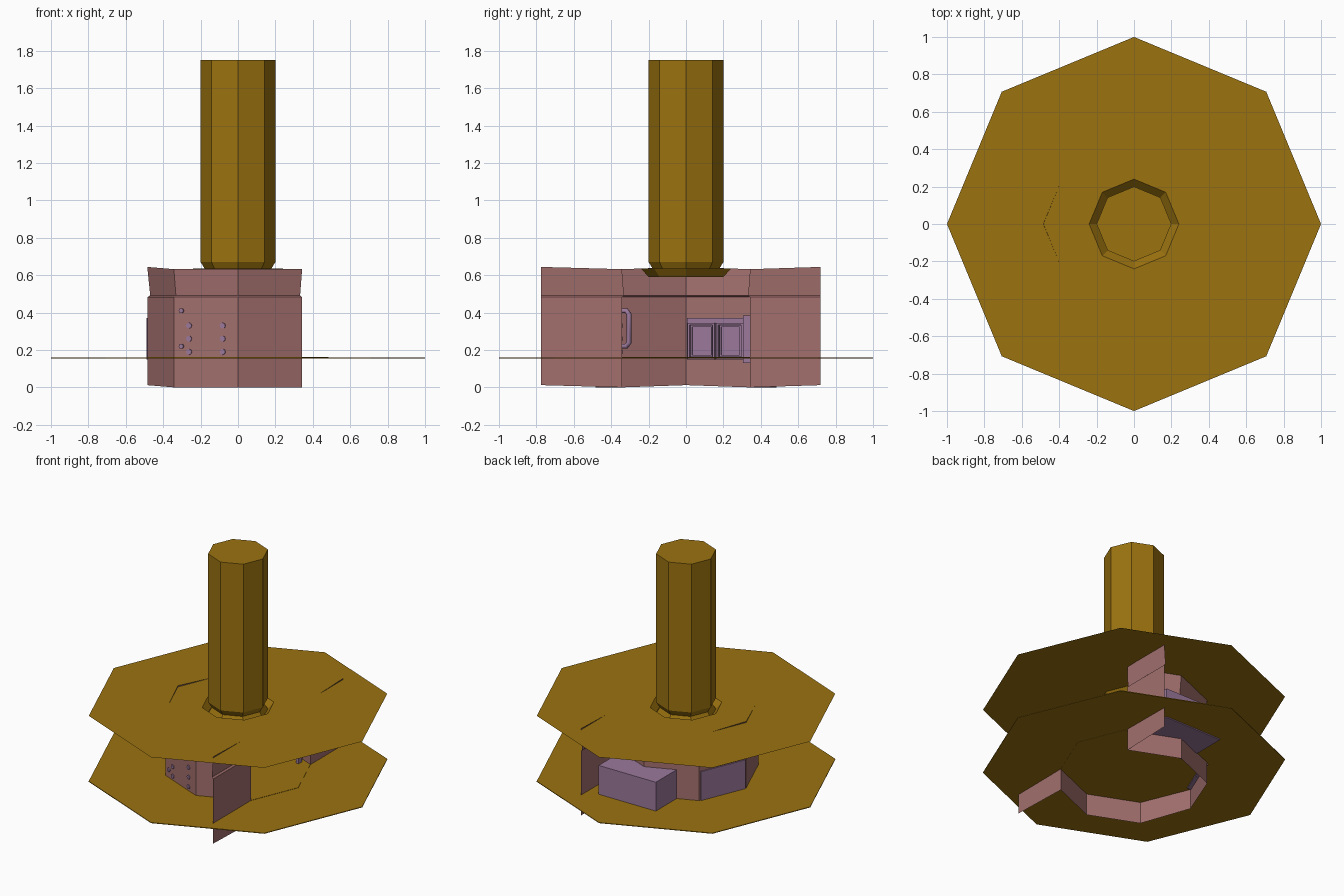
import bpy, bmesh
from math import cos, sin, radians, pi
from mathutils import Matrix, Vector

if "Cube" in bpy.data.objects:
    bpy.data.objects.remove(bpy.data.objects["Cube"])


def material(name, rgb):
    m = bpy.data.materials.new(name)
    m.diffuse_color = (*rgb, 1)
    m.use_nodes = True
    m.node_tree.nodes["Principled BSDF"].inputs["Base Color"].default_value = m.diffuse_color
    return m


OCHRE = material("ochre", (0.33, 0.17, 0.005))
ROSE = material("rose", (0.36, 0.16, 0.155))
MAUVE = material("mauve", (0.33, 0.19, 0.33))


def finish(bm, name, mat, fix_normals=True):
    if fix_normals:
        bmesh.ops.recalc_face_normals(bm, faces=bm.faces[:])
    me = bpy.data.meshes.new(name)
    bm.to_mesh(me)
    bm.free()
    me.materials.append(mat)
    ob = bpy.data.objects.new(name, me)
    bpy.context.collection.objects.link(ob)
    return ob


def lathe(name, profile, mat, cap_start=False, cap_end=False, n=8):
    """Turn (radius, z) pairs into an n-sided solid."""
    bm = bmesh.new()
    rings = [[bm.verts.new((r * cos(2 * pi * i / n), r * sin(2 * pi * i / n), z))
              for i in range(n)] for r, z in profile]
    for a, b in zip(rings, rings[1:]):
        for i in range(n):
            j = (i + 1) % n
            bm.faces.new((a[i], a[j], b[j], b[i]))
    if cap_start:
        bm.faces.new(rings[0][::-1])
    if cap_end:
        bm.faces.new(rings[-1])
    return finish(bm, name, mat)


def add_box(bm, lo, hi, matrix=Matrix()):
    lo, hi = Vector(lo), Vector(hi)
    size = Matrix.Diagonal((*(hi - lo), 1))
    bmesh.ops.create_cube(bm, size=1, matrix=matrix @ Matrix.Translation((lo + hi) / 2) @ size)


def add_frame(bm, x0, x1, z0, z1, y0, y1, w, matrix=Matrix()):
    """Four bars around a rectangular opening."""
    add_box(bm, (x0, y0, z0), (x0 + w, y1, z1), matrix)
    add_box(bm, (x1 - w, y0, z0), (x1, y1, z1), matrix)
    add_box(bm, (x0 + w, y0, z0), (x1 - w, y1, z0 + w), matrix)
    add_box(bm, (x0 + w, y0, z1 - w), (x1 - w, y1, z1), matrix)


R = 0.485


def wall_frame(deg):
    """Local space of a wall: x along it, y into the room, z up."""
    a = radians(deg)
    d = R * cos(pi / 8)
    return Matrix(((-sin(a), -cos(a), 0, d * cos(a)),
                   (cos(a), -sin(a), 0, d * sin(a)),
                   (0, 0, 1, 0), (0, 0, 0, 1)))


# Ground plate with the room floor set into it
lathe("lower_plate", [(R, 0.159), (1, 0.155), (1, 0.16), (R, 0.16)], OCHRE)
lathe("room_floor", [(R, 0.158), (R, 0.162)], OCHRE, True, True)

# Upper plate, collar groove and column in one turned surface
lathe("upper_plate_and_column",
      [(1, 0.635), (0.24, 0.635), (0.2, 0.59), (0.175, 0.63), (0.2, 0.67), (0.2, 1.75)],
      OCHRE, cap_end=True)
lathe("column_base", [(0.2, 0.59), (0.19, 0.59)], OCHRE, cap_end=True)

# Room wall: seven octagon corners plus two wings flanking the opening
path = [(R * cos(radians(a)), R * sin(radians(a))) for a in range(45, 316, 45)]
path = [(path[0][0], 0.72)] + path + [(path[0][0], -0.775)]
bm = bmesh.new()
rows = []
for z, s in [(0, 1), (0.482, 1), (0.492, 0.968), (0.632, 1)]:
    row = []
    for i, (x, y) in enumerate(path):
        wing = i in (0, len(path) - 1)
        lift = 0.012 if wing or i == 4 else 0
        sy = 1 if wing else s
        row.append(bm.verts.new((x * s, y * sy, z + (lift if z in (0, 0.632) else 0))))
    rows.append(row)
for a, b in zip(rows, rows[1:]):
    for i in range(len(path) - 1):
        bm.faces.new((a[i], b[i], b[i + 1], a[i + 1]))
finish(bm, "room_wall", ROSE, False)

# Double window panel through the back-left wall
W = wall_frame(157.5)
bm = bmesh.new()
add_box(bm, (-0.172, -0.008, 0.15), (0.176, 0.012, 0.37), W)
for c in (-0.078, 0.088):
    add_frame(bm, c - 0.078, c + 0.078, 0.15, 0.345, 0.012, 0.028, 0.012, W)
    add_frame(bm, c - 0.062, c + 0.062, 0.165, 0.33, 0.012, 0.02, 0.008, W)
finish(bm, "window_panel", MAUVE)

# Bunk alcove: open box through the back walls, with a front frame
bm = bmesh.new()
add_box(bm, (-0.205, 0.31, 0.15), (0.255, 0.64, 0.37))
bm.normal_update()
bmesh.ops.delete(bm, geom=[f for f in bm.faces if f.normal.y < -0.5], context='FACES')
add_frame(bm, -0.225, 0.275, 0.13, 0.385, 0.305, 0.345, 0.022)
finish(bm, "bunk_alcove", MAUVE)

# Door studs through the front-left wall
D = wall_frame(247.5)
bm = bmesh.new()
for t in (-0.097, 0.098):
    for z in (0.19, 0.26, 0.33):
        for y0, y1 in ((-0.006, 0.035),):
            bmesh.ops.create_cone(
                bm, cap_ends=True, segments=8, radius1=0.016, radius2=0.016, depth=y1 - y0,
                matrix=D @ Matrix.Translation((t, (y0 + y1) / 2, z)) @ Matrix.Rotation(pi / 2, 4, 'X'))
finish(bm, "door_studs", MAUVE)

# Door handle: bent bar on the inside, its ends poking out
cu = bpy.data.curves.new("door_handle", 'CURVE')
cu.dimensions = '3D'
cu.bevel_depth = 0.014
cu.bevel_resolution = 1
cu.use_fill_caps = True
pts = [(-0.01, 0.22), (0.045, 0.22), (0.06, 0.24), (0.06, 0.39), (0.045, 0.41), (-0.01, 0.41)]
sp = cu.splines.new('POLY')
sp.points.add(len(pts) - 1)
for p, (y, z) in zip(sp.points, pts):
    p.co = (*(D @ Vector((-0.14, y, z))), 1)
cu.materials.append(MAUVE)
bpy.context.collection.objects.link(bpy.data.objects.new("door_handle", cu))
